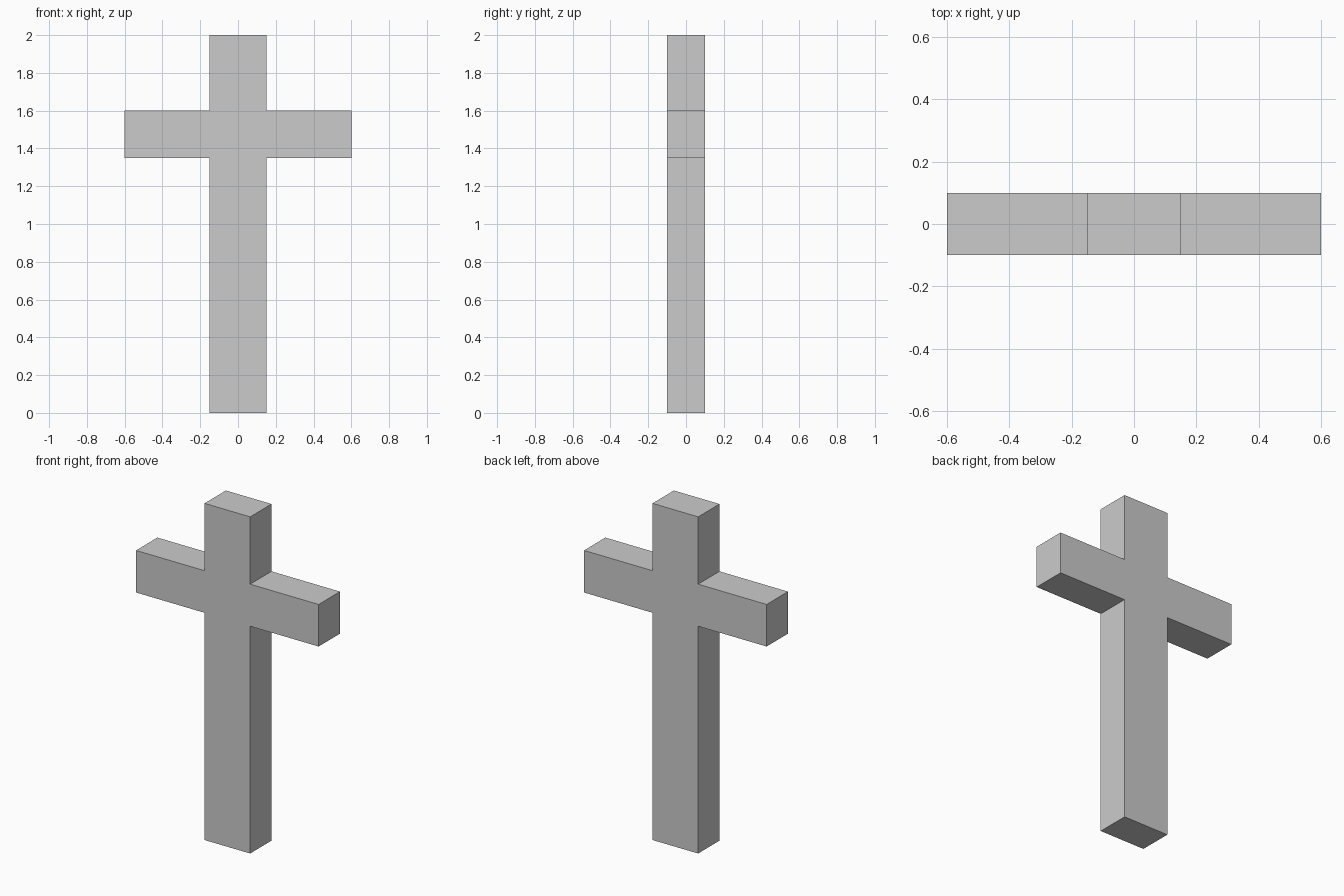
import bpy
import bmesh

if "Cube" in bpy.data.objects:
    bpy.data.objects.remove(bpy.data.objects["Cube"])

DEPTH = 0.2

# Right half of the cross outline (x, z), bottom to top
half = [(0.15, 0.0), (0.15, 1.35), (0.60, 1.35),
        (0.60, 1.60), (0.15, 1.60), (0.15, 2.0)]
outline = half + [(-x, z) for x, z in reversed(half)]

# Cross: one front profile extruded straight back
bm = bmesh.new()
front = bm.faces.new([bm.verts.new((x, -DEPTH / 2, z)) for x, z in outline])
extruded = bmesh.ops.extrude_face_region(bm, geom=[front], use_keep_orig=True)
back_verts = [v for v in extruded["geom"] if isinstance(v, bmesh.types.BMVert)]
bmesh.ops.translate(bm, verts=back_verts, vec=(0, DEPTH, 0))
bmesh.ops.recalc_face_normals(bm, faces=bm.faces)

mesh = bpy.data.meshes.new("cross")
bm.to_mesh(mesh)
bm.free()
bpy.context.collection.objects.link(bpy.data.objects.new("cross", mesh))
